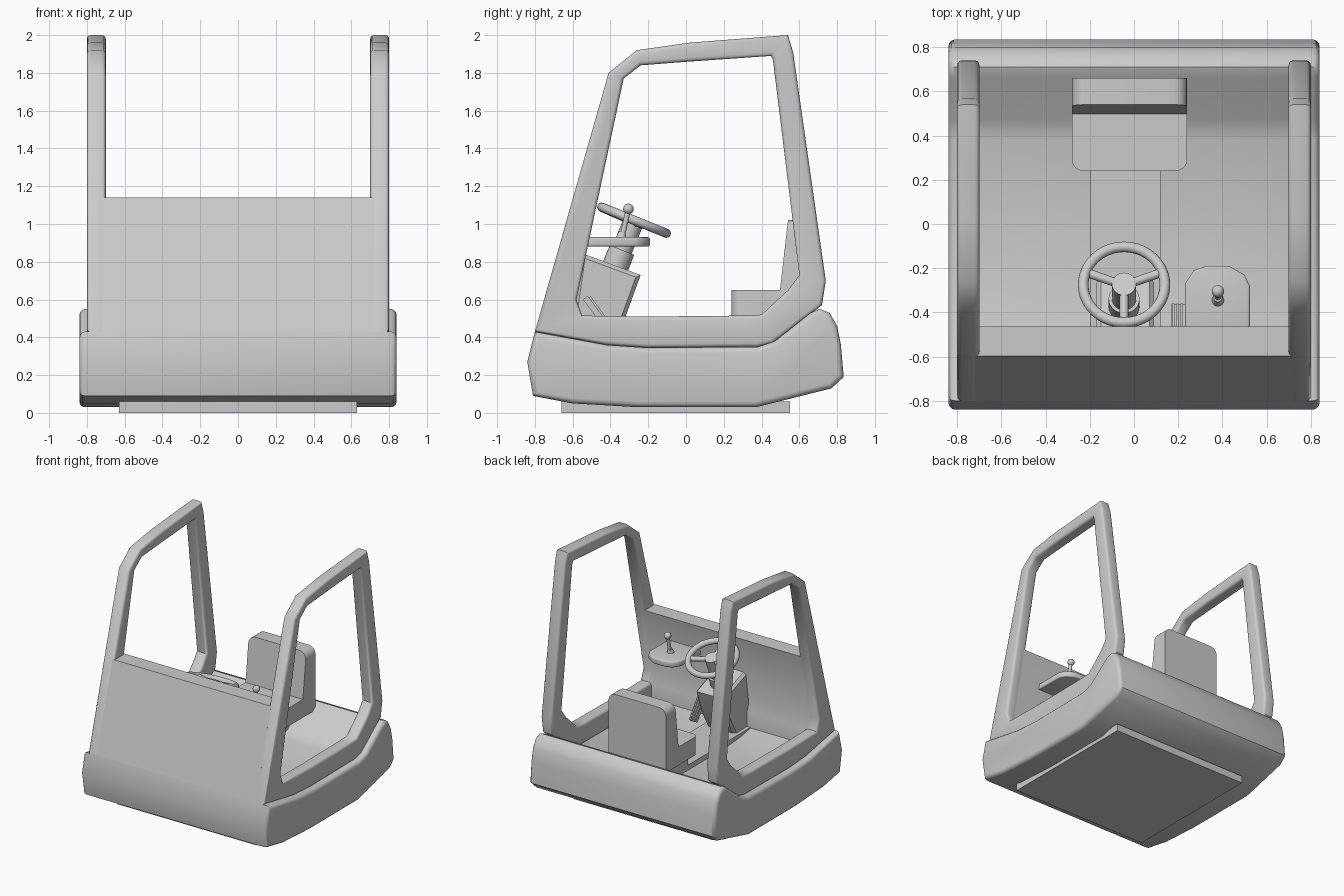
import bpy, bmesh, math
from mathutils import Vector

if "Cube" in bpy.data.objects:
    bpy.data.objects.remove(bpy.data.objects["Cube"])


def finish(bm, name, angle=40):
    bmesh.ops.recalc_face_normals(bm, faces=bm.faces)
    me = bpy.data.meshes.new(name)
    bm.to_mesh(me)
    bm.free()
    ob = bpy.data.objects.new(name, me)
    bpy.context.collection.objects.link(ob)
    bpy.ops.object.select_all(action='DESELECT')
    ob.select_set(True)
    bpy.context.view_layer.objects.active = ob
    bpy.ops.object.shade_smooth_by_angle(angle=math.radians(angle))
    return ob


def place(p, t, axis):
    return {'x': (t, p[0], p[1]), 'y': (p[0], t, p[1]), 'z': (p[0], p[1], t)}[axis]


def prism(name, pts, a, b, axis='x', bevel=0, hole=None, segs=3):
    """Extrude an outline along an axis, optionally as a ring, rounding the rim edges."""
    bm = bmesh.new()
    loops = [[[bm.verts.new(place(p, t, axis)) for p in loop] for t in (a, b)]
             for loop in ([pts, hole] if hole else [pts])]
    n = len(pts)
    for lo, hi in loops:
        for i in range(n):
            j = (i + 1) % n
            bm.faces.new((lo[i], lo[j], hi[j], hi[i]))
    for k in (0, 1):
        if hole:
            o, h = loops[0][k], loops[1][k]
            for i in range(n):
                j = (i + 1) % n
                bm.faces.new((o[i], o[j], h[j], h[i]))
        else:
            bm.faces.new(loops[0][k])
    bmesh.ops.recalc_face_normals(bm, faces=bm.faces)
    if bevel:
        rim = [bm.edges.get((l[i], l[(i + 1) % n])) for lp in loops for l in lp for i in range(n)]
        bmesh.ops.bevel(bm, geom=rim, offset=bevel, segments=segs, profile=0.5, affect='EDGES')
    return finish(bm, name)


def rounded(x0, x1, y0, y1, r, corners):
    """Rectangle outline with some corners rounded (order: x0y0, x1y0, x1y1, x0y1)."""
    pts = []
    for i, (x, y, sx, sy) in enumerate(((x0, y0, 1, 1), (x1, y0, -1, 1), (x1, y1, -1, -1), (x0, y1, 1, -1))):
        if i not in corners:
            pts.append((x, y))
            continue
        for k in range(6):
            t = math.radians(180 + 90 * i + 18 * k)
            pts.append((x + sx * r + r * math.cos(t), y + sy * r + r * math.sin(t)))
    return pts


def rod(name, p, q, r, r2=None, n=24):
    p, q = Vector(p), Vector(q)
    d = q - p
    bm = bmesh.new()
    bmesh.ops.create_cone(bm, cap_ends=True, segments=n, radius1=r,
                          radius2=r if r2 is None else r2, depth=d.length)
    ob = finish(bm, name)
    ob.location = (p + q) / 2
    ob.rotation_euler = d.to_track_quat('Z', 'Y').to_euler()
    return ob


# lower body: side profile across the full width, with floor and rear hump
prism("body", [(-.80, .43), (-.84, .27), (-.81, .09), (-.60, .05), (-.25, .03), (.37, .03), (.77, .13),
               (.835, .19), (.82, .36), (.80, .46), (.76, .53), (.71, .55), (.66, .53), (.47, .38),
               (.38, .35), (-.20, .345), (-.42, .36)], -.84, .84, bevel=.03)
prism("underside_plate", [(-.66, 0), (.55, 0), (.55, .06), (-.66, .06)], -.63, .63)

# side frames: closed loops of post, roof rail and sill, mirrored
outer = [(-.80, .43), (-.41, 1.80), (-.26, 1.92), (.02, 1.96), (.54, 2.0), (.567, 1.91),
         (.74, .70), (.72, .57), (.46, .37), (.38, .35), (-.20, .345), (-.42, .36)]
inner = [(-.58, .60), (-.33, 1.77), (-.24, 1.84), (.02, 1.86), (.45, 1.89), (.46, 1.87),
         (.60, .73), (.54, .65), (.40, .52), (.30, .515), (-.20, .51), (-.55, .515)]
for side, s in (("right", 1), ("left", -1)):
    prism(side + "_side_frame", outer, s * .70, s * .80, bevel=.02, hole=inner)

# front panel, as deep as the front posts
prism("front_panel", [(-.80, .43), (-.598, 1.14), (-.465, 1.14), (-.58, .60), (-.55, .515), (-.55, .36), (-.60, .36)],
      -.72, .72)

# seat, pedestal and floor tunnel
prism("seat_cushion", rounded(-.28, .24, .24, .60, .05, (0, 1)), .50, .65, axis='z')
back = prism("seat_back", rounded(-.28, .24, .50, 1.02, .06, (2, 3)), .48, .66, axis='y')
for v in back.data.vertices:
    if v.co.y < .6:
        v.co.y += .06 * (v.co.z - .5) / .52
prism("seat_pedestal", rounded(-.20, .12, .26, .64, .02, ()), .34, .51, axis='z')
prism("floor_tunnel", rounded(-.20, .12, -.60, .30, .02, ()), .33, .39, axis='z')

# steering console and column
prism("steering_console", [(-.55, .845), (-.24, .73), (-.32, .51), (-.40, .37), (-.62, .37)], -.17, .09, bevel=.02, segs=1)
axis = Vector((0, .375, .927)).normalized()
hub = Vector((-.045, -.275, 1.02))
rod("column_collar", hub - axis * .30, hub - axis * .17, .07)
rod("steering_column", hub - axis * .20, hub + axis * .01, .055)

# steering wheel: torus rim with three spokes
bpy.ops.mesh.primitive_torus_add(location=hub, rotation=axis.to_track_quat('Z', 'Y').to_euler(),
                                 major_radius=.185, minor_radius=.024, major_segments=40, minor_segments=12)
bpy.context.object.name = "steering_wheel_rim"
bpy.ops.object.shade_smooth()
up = axis.cross(Vector((1, 0, 0))).normalized()
for i, a in enumerate((20, 160, 270)):
    t = math.radians(a)
    d = Vector((1, 0, 0)) * math.cos(t) + up * math.sin(t)
    rod(f"wheel_spoke_{i + 1}", hub - axis * .01, hub - axis * .005 + d * .18, .02, n=12)

# control shelf with lever and ball knob
prism("control_shelf", [(.23, -.54), (.23, -.27), (.27, -.21), (.33, -.19), (.43, -.19), (.50, -.23),
                        (.525, -.28), (.525, -.54)], .88, .93, axis='z', bevel=.012)
rod("lever_boot", (.38, -.345, .92), (.38, -.335, .96), .03, .018)
rod("lever", (.38, -.34, .92), (.38, -.305, 1.08), .014, n=12)
bpy.ops.mesh.primitive_uv_sphere_add(segments=16, ring_count=10, radius=.028, location=(.38, -.305, 1.08))
bpy.context.object.name = "lever_knob"
bpy.ops.object.shade_smooth()

# pedal with raised ribs
prism("pedal", [(-.545, .60), (-.52, .62), (-.365, .41), (-.39, .39)], .17, .23)
for i, x in enumerate((.178, .197, .216)):
    prism(f"pedal_rib_{i + 1}", [(-.52, .605), (-.505, .617), (-.36, .42), (-.375, .408)], x - .005, x + .005)
